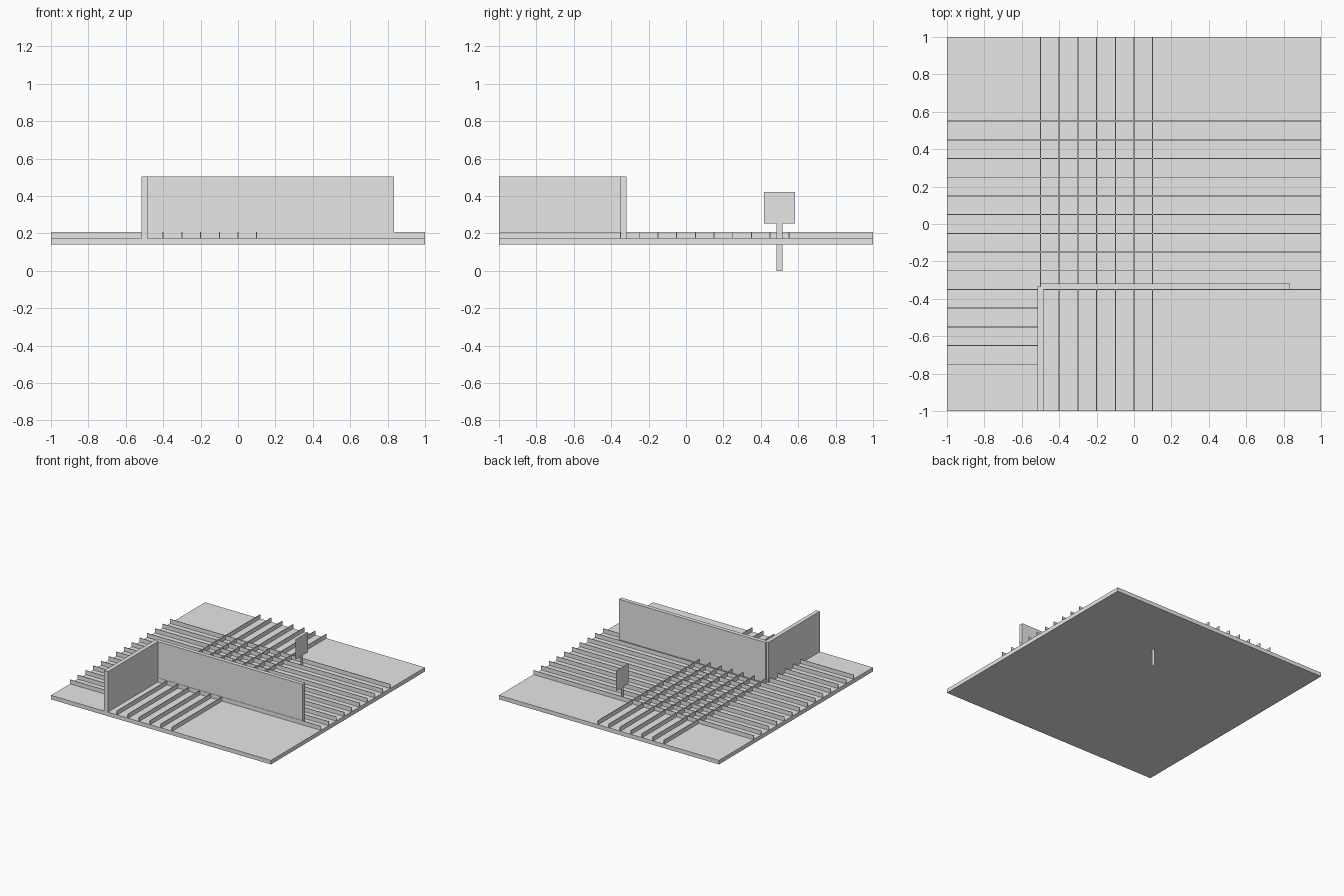
import bpy
import bmesh

cube = bpy.data.objects.get("Cube")
if cube:
    bpy.data.objects.remove(cube, do_unlink=True)

# Single matte grey
grey = bpy.data.materials.new("light grey")
grey.use_nodes = True
grey.diffuse_color = (0.8, 0.8, 0.8, 1)
grey.node_tree.nodes["Principled BSDF"].inputs["Base Color"].default_value = (0.8, 0.8, 0.8, 1)


def finish(name, bm):
    mesh = bpy.data.meshes.new(name)
    bm.to_mesh(mesh)
    bm.free()
    mesh.materials.append(grey)
    obj = bpy.data.objects.new(name, mesh)
    bpy.context.collection.objects.link(obj)
    return obj


def box(name, x, y, z):
    """Box from (min, max) ranges on each axis."""
    bm = bmesh.new()
    bmesh.ops.create_cube(bm, size=1)
    ranges = (x, y, z)
    for v in bm.verts:
        v.co = [(lo + hi) / 2 + c * (hi - lo) for c, (lo, hi) in zip(v.co, ranges)]
    return finish(name, bm)


def card(name, x, y, z):
    """Flat upright sheet facing along x."""
    bm = bmesh.new()
    corners = ((y[0], z[0]), (y[1], z[0]), (y[1], z[1]), (y[0], z[1]))
    bm.faces.new([bm.verts.new((x, cy, cz)) for cy, cz in corners])
    return finish(name, bm)


BASE, FLOOR, FIN_TOP, WALL_TOP = 0.14, 0.173, 0.207, 0.505
HALF = 0.0025  # half a fin's thickness

# Ground slab
box("base_plate", (-1, 1), (-1, 1), (BASE, FLOOR))

# Two walls meeting at a corner
box("short_wall", (-0.517, -0.483), (-1, -0.333), (FLOOR, WALL_TOP))
box("long_wall", (-0.5, 0.833), (-0.35, -0.317), (FLOOR, WALL_TOP))

# Fins running front to back; the first starts at the wall corner
for i in range(7):
    x = -0.5 + 0.1 * i
    start = -0.333 if i == 0 else -1
    box(f"lengthwise_fin_{i + 1}", (x - HALF, x + HALF), (start, 1), (FLOOR, FIN_TOP))

# Fins running side to side; the front four stop at the short wall
for i in range(14):
    y = -0.75 + 0.1 * i
    end = -0.517 if i < 4 else 1
    box(f"crosswise_fin_{i + 1}", (-1, end), (y - HALF, y + HALF), (FLOOR, FIN_TOP))

# Flat sign on a post that passes through the slab
card("sign_post", 0.23, (0.483, 0.517), (0, 0.253))
card("sign_board", 0.23, (0.417, 0.583), (0.253, 0.42))
